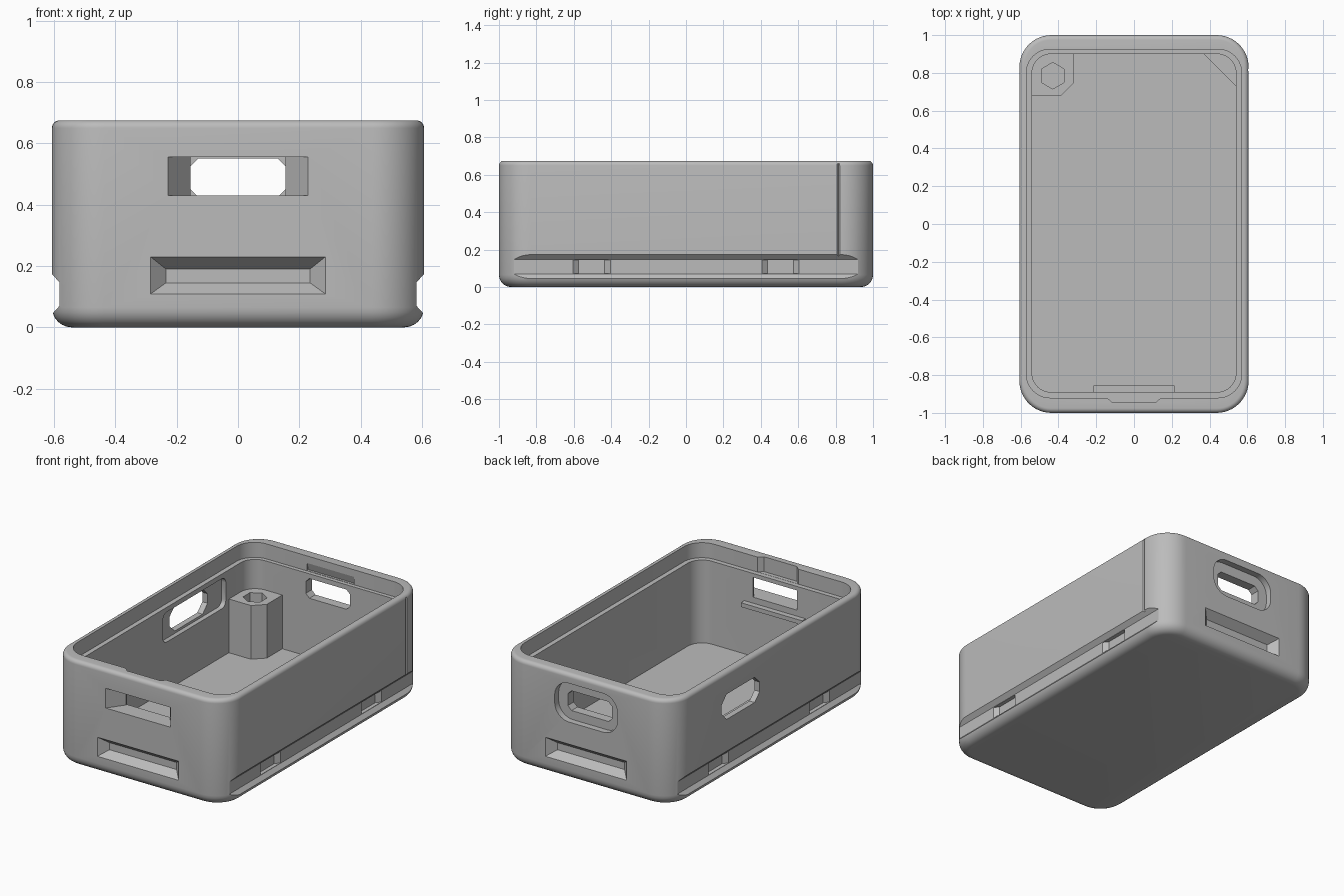
import bpy, bmesh
from math import sin, cos, pi

if "Cube" in bpy.data.objects:
    bpy.data.objects.remove(bpy.data.objects["Cube"], do_unlink=True)

grey = bpy.data.materials.new("plain grey")
grey.use_nodes = True
COLOUR = (0.5, 0.5, 0.5, 1)
grey.diffuse_color = COLOUR
grey.node_tree.nodes["Principled BSDF"].inputs["Base Color"].default_value = COLOUR

# Axis along which a stack of outlines is lofted
AXES = {
    "x": lambda u, v, t: (t, u, v),
    "y": lambda u, v, t: (u, t, v),
    "z": lambda u, v, t: (u, v, t),
}


def rect(u0, u1, v0, v1, r=0, n=10):
    """Rectangle outline, with rounded (or, for n=1, chamfered) corners."""
    if r == 0:
        return [(u1, v1), (u0, v1), (u0, v0), (u1, v0)]
    centres = [(u1 - r, v1 - r), (u0 + r, v1 - r), (u0 + r, v0 + r), (u1 - r, v0 + r)]
    return [(cu + r * cos((q + i / n) * pi / 2), cv + r * sin((q + i / n) * pi / 2))
            for q, (cu, cv) in enumerate(centres) for i in range(n + 1)]


def loft(name, axis, *rings):
    """Closed solid through (outline, position) rings."""
    bm = bmesh.new()
    loops = [[bm.verts.new(AXES[axis](u, v, t)) for u, v in pts] for pts, t in rings]
    for a, b in zip(loops, loops[1:]):
        for i in range(len(a)):
            j = (i + 1) % len(a)
            bm.faces.new((a[i], a[j], b[j], b[i]))
    bm.faces.new(loops[0])
    bm.faces.new(loops[-1])
    bmesh.ops.recalc_face_normals(bm, faces=bm.faces)
    mesh = bpy.data.meshes.new(name)
    bm.to_mesh(mesh)
    bm.free()
    mesh.materials.append(grey)
    ob = bpy.data.objects.new(name, mesh)
    bpy.context.collection.objects.link(ob)
    return ob


def combine(tool, operation="DIFFERENCE"):
    """Apply a boolean to the case and discard the tool."""
    tool.hide_render = True
    mod = case.modifiers.new("shape", "BOOLEAN")
    mod.object, mod.operation, mod.solver = tool, operation, "EXACT"
    bpy.context.view_layer.update()
    deps = bpy.context.evaluated_depsgraph_get()
    mesh = bpy.data.meshes.new_from_object(case.evaluated_get(deps))
    case.modifiers.clear()
    case.data = mesh
    bpy.data.objects.remove(tool, do_unlink=True)


def cut(name, axis, *rings):
    combine(loft(name, axis, *rings))


def add(name, axis, *rings):
    combine(loft(name, axis, *rings), "UNION")


# Outer shell: rounded box with a large bottom fillet and a small top fillet
W, L, H, R = 0.607, 1.0, 0.675, 0.17
BOTTOM, TOP = 0.065, 0.025


def shell(inset, z):
    return rect(-W + inset, W - inset, -L + inset, L - inset, R - inset, 12), z


steps = [i / 6 * pi / 2 for i in range(7)]
rings = [shell(BOTTOM * (1 - sin(a)), BOTTOM * (1 - cos(a))) for a in steps]
rings += [shell(TOP * (1 - cos(a)), H - TOP * (1 - sin(a))) for a in steps]
case = loft("case", "z", *rings)

# Cavity and the wider lid seat above it
hollow = rect(-0.54, 0.54, -0.89, 0.9, 0.1)
cut("cavity", "z", (hollow, 0.055), (hollow, 0.6))
seat = rect(-0.57, 0.57, -0.92, 0.925, 0.125)
cut("lid_seat", "z", (seat, 0.58), (seat, 0.8))

# Latch notch in the front of the seat, and catch slot in the back
notch = [(-0.175, -0.89), (-0.115, -0.945), (0.115, -0.945), (0.175, -0.89)]
cut("latch_notch", "z", (notch, 0.581), (notch, 0.8))
cut("catch_slot", "z", (rect(-0.165, 0.165, 0.9, 0.94), 0.582),
    (rect(-0.165, 0.165, 0.9, 0.926), 0.63))

# Corner post and opposite corner gusset
post = [(-0.56, 0.92), (-0.56, 0.68), (-0.385, 0.68), (-0.32, 0.745), (-0.32, 0.92)]
add("corner_post", "z", (post, 0.03), (post, 0.395))
gusset = [(0.35, 0.92), (0.56, 0.92), (0.56, 0.71)]
add("corner_gusset", "z", (gusset, 0.03), (gusset, 0.395))
hexagon = [(-0.43 + 0.07 * sin(i * pi / 3), 0.785 + 0.07 * cos(i * pi / 3)) for i in range(6)]
cut("nut_hole", "z", (hexagon, 0.12), (hexagon, 0.5))

# Ledge inside the front wall
ledge = rect(-0.215, 0.215, -0.93, -0.855)
add("board_ledge", "z", (ledge, 0.365), (ledge, 0.392))

# Front port, tapering inwards
cut("front_port", "y", (rect(-0.235, 0.235, 0.43, 0.555), -1.01),
    (rect(-0.155, 0.155, 0.43, 0.555), -0.9),
    (rect(-0.155, 0.155, 0.43, 0.555), -0.84))

# Back port with a rounded outer recess
recess = rect(-0.22, 0.22, 0.37, 0.615, 0.1)
cut("back_recess", "y", (recess, 0.96), (recess, 1.1))
port = rect(-0.155, 0.155, 0.425, 0.55, 0.025, 1)
cut("back_port", "y", (port, 0.85), (port, 1.1))

# Side port with a recess on the inside of the wall
port = rect(0.13, 0.51, 0.375, 0.535, 0.05, 1)
cut("side_port", "x", (port, -0.7), (port, -0.5))
recess = rect(0.02, 0.65, 0.36, 0.55, 0.04, 4)
cut("side_recess", "x", (recess, -0.57), (recess, -0.5))

for s in (-1, 1):
    # Bevelled grip slots on front and back
    cut("grip_slot", "y", (rect(-0.295, 0.295, 0.102, 0.238), s * 1.01),
        (rect(-0.235, 0.235, 0.145, 0.19), s * 0.95))
    # Long side grooves
    cut("side_groove", "x", (rect(-1.2, 1.2, 0.015, 0.2), s * 0.632),
        (rect(-1.2, 1.2, 0.07, 0.147), s * 0.582))
    # Pockets in the grooves
    for y in (-0.505, 0.505):
        cut("groove_pocket", "x", (rect(y - 0.11, y + 0.11, 0.072, 0.145), s * 0.59),
            (rect(y - 0.07, y + 0.07, 0.072, 0.145), s * 0.558))

# Fine vertical score line on one side
score = [(0.63, 0.79), (0.63, 0.84), (0.598, 0.815)]
cut("score_line", "z", (score, 0.16), (score, 0.66))

# One material, smooth rounds with sharp edges
case.data.materials.clear()
case.data.materials.append(grey)
for poly in case.data.polygons:
    poly.material_index = 0
bpy.ops.object.select_all(action="DESELECT")
case.select_set(True)
bpy.context.view_layer.objects.active = case
bpy.ops.object.shade_smooth_by_angle()
